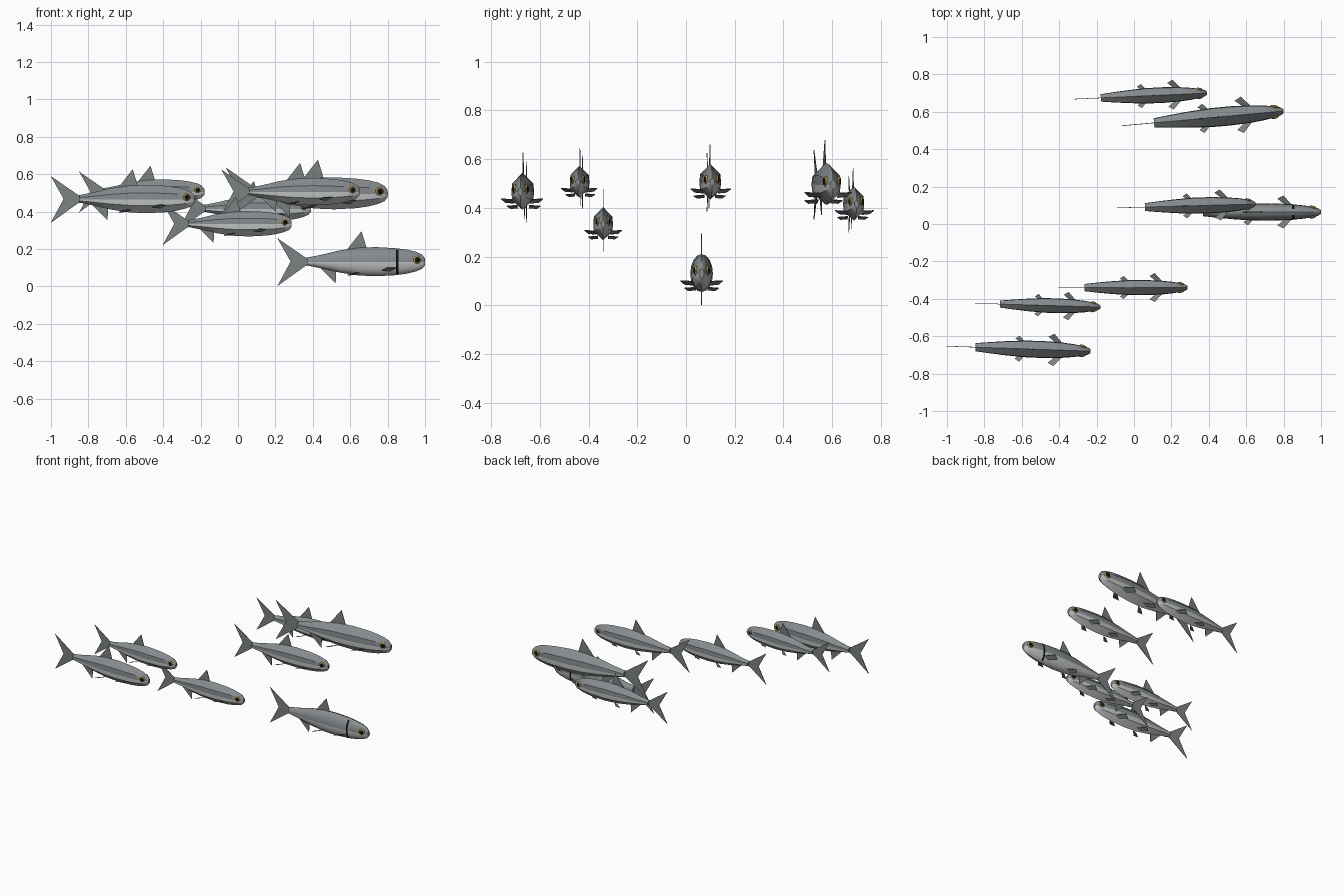
import bpy, bmesh, math
from mathutils import Matrix, Vector

cube = bpy.data.objects.get("Cube")
if cube:
    bpy.data.objects.remove(cube)


def material(name, rgb):
    m = bpy.data.materials.new(name)
    m.use_nodes = True
    m.diffuse_color = (*rgb, 1)
    m.node_tree.nodes["Principled BSDF"].inputs["Base Color"].default_value = (*rgb, 1)
    return m


BACK = material("back_grey", (0.24, 0.26, 0.27))
BELLY = material("belly_silver", (0.52, 0.54, 0.55))
FIN = material("fin_grey", (0.20, 0.22, 0.22))
GOLD = material("eye_gold", (0.45, 0.30, 0.05))
BLACK = material("black", (0.005, 0.005, 0.005))

# Body stations: distance from snout, top, bottom, half width (fish length = 1)
STATIONS = [(0, .025, .022, .013), (.02, .05, .045, .025), (.06, .07, .062, .035),
            (.12, .084, .077, .045), (.18, .092, .086, .051), (.196, .094, .088, .053),
            (.33, .102, .095, .059), (.45, .098, .09, .058), (.58, .079, .07, .05),
            (.7, .05, .042, .039), (.8, .031, .022, .028)]


def finish(bm, name, mats):
    bmesh.ops.recalc_face_normals(bm, faces=bm.faces)
    me = bpy.data.meshes.new(name)
    bm.to_mesh(me)
    bm.free()
    for m in mats:
        me.materials.append(m)
    return me


def body_mesh(name, section, band):
    """Loft a cross-section of (y, z) pairs along the stations."""
    bm = bmesh.new()
    rings = [[bm.verts.new((-x, y * w, z * (up if z > 0 else low))) for y, z in section]
             for x, up, low, w in STATIONS]
    n = len(section)
    for s in range(len(rings) - 1):
        a, b = rings[s], rings[s + 1]
        for i in range(n):
            j = (i + 1) % n
            f = bm.faces.new((a[i], a[j], b[j], b[i]))
            height = section[i][1] + section[j][1]
            f.material_index = 1 if height < 0 else 0
            # gill band on the flanks only
            if band and s == 4 and abs(height) < 1.8:
                f.material_index = 2
    bm.faces.new(rings[0])
    bm.faces.new(rings[-1])
    return finish(bm, name, [BACK, BELLY, BLACK])


def plates(name, outlines, offset):
    """Thin plates from outlines, thickened along the offset."""
    bm = bmesh.new()
    d = Vector(offset)
    for pts in outlines:
        a = [bm.verts.new(Vector(p) - d) for p in pts]
        b = [bm.verts.new(Vector(p) + d) for p in pts]
        bm.faces.new(a)
        bm.faces.new(b)
        for i in range(len(a)):
            j = (i + 1) % len(a)
            bm.faces.new((a[i], a[j], b[j], b[i]))
    return finish(bm, name, [FIN])


def upright(name, pts):
    return plates(name, [[(-x, 0, z) for x, z in pts]], (0, .002, 0))


def paired(name, pts):
    return plates(name, [[(-x, s * y, z) for x, y, z in pts] for s in (1, -1)], (0, 0, .002))


def eye_mesh():
    """Flattened gold eyes with a black pupil facing outwards."""
    bm = bmesh.new()
    for s in (1, -1):
        place = (Matrix.Translation((-.053, s * .031, .016))
                 @ Matrix.Rotation(-s * .3, 4, 'Z')
                 @ Matrix.Diagonal((1, .4, 1, 1)) @ Matrix.Rotation(math.pi / 2, 4, 'X'))
        made = bmesh.ops.create_uvsphere(bm, u_segments=16, v_segments=12, radius=.026, matrix=place)
        centre = place.translation
        for f in {f for v in made["verts"] for f in v.link_faces}:
            local = place.inverted() @ f.calc_center_median()
            outward = (f.calc_center_median() - centre).y * s > 0
            f.material_index = 1 if outward and math.hypot(local.x, local.y) < .016 else 0
    return finish(bm, "eyes", [GOLD, BLACK])


# Cross-sections: round for the leader, faceted with flat flanks for the rest
oval = [(math.cos(k * math.pi / 8), round(math.sin(k * math.pi / 8), 6)) for k in range(16)]
faceted = [(1, 0), (.93, .45), (0, 1), (-.93, .45), (-1, 0), (-.93, -.45), (0, -1), (.93, -.45)]

leader_body = body_mesh("leader_body", oval, True)
school_body = body_mesh("school_body", faceted, False)
PARTS = {
    "eyes": eye_mesh(),
    "tail_fin": upright("tail_fin", [(.78, .03), (.81, .032), (1, .163), (.91, .004),
                                     (1, -.163), (.81, -.026), (.78, -.02)]),
    "dorsal_fin": upright("dorsal_fin", [(.39, .08), (.43, .21), (.54, .07)]),
    "anal_fin": upright("anal_fin", [(.6, -.05), (.605, -.143), (.73, -.02)]),
    "pectoral_fins": paired("pectoral_fins", [(.19, .04, -.04), (.235, .04, -.06),
                                              (.295, .09, -.055), (.255, .112, -.036)]),
    "pelvic_fins": paired("pelvic_fins", [(.44, .03, -.07), (.475, .03, -.085),
                                          (.525, .07, -.088), (.495, .09, -.075)]),
}

# Each fish: snout position, length, heading in degrees
SCHOOL = [((1.0, .064, .13), .79, 0), ((.65, .107, .505), .74, 1.6),
          ((.80, .604, .495), .87, 5.2), ((.39, .70, .415), .71, 2.6),
          ((.287, -.34, .333), .69, 0), ((-.18, -.444, .505), .67, -1.7),
          ((-.232, -.68, .465), .77, -2)]

for k, (snout, length, heading) in enumerate(SCHOOL):
    place = (Matrix.Translation(snout) @ Matrix.Rotation(math.radians(heading), 4, 'Z')
             @ Matrix.Scale(length, 4))
    body = leader_body if k == 0 else school_body
    for part, mesh in {"body": body, **PARTS}.items():
        ob = bpy.data.objects.new(f"fish_{k + 1}_{part}", mesh)
        bpy.context.collection.objects.link(ob)
        ob.matrix_world = place

# Smooth bodies and eyes, keeping facet edges sharp
for mesh in (leader_body, school_body, PARTS["eyes"]):
    mesh.shade_smooth()
    mesh.set_sharp_from_angle(angle=math.radians(35))
